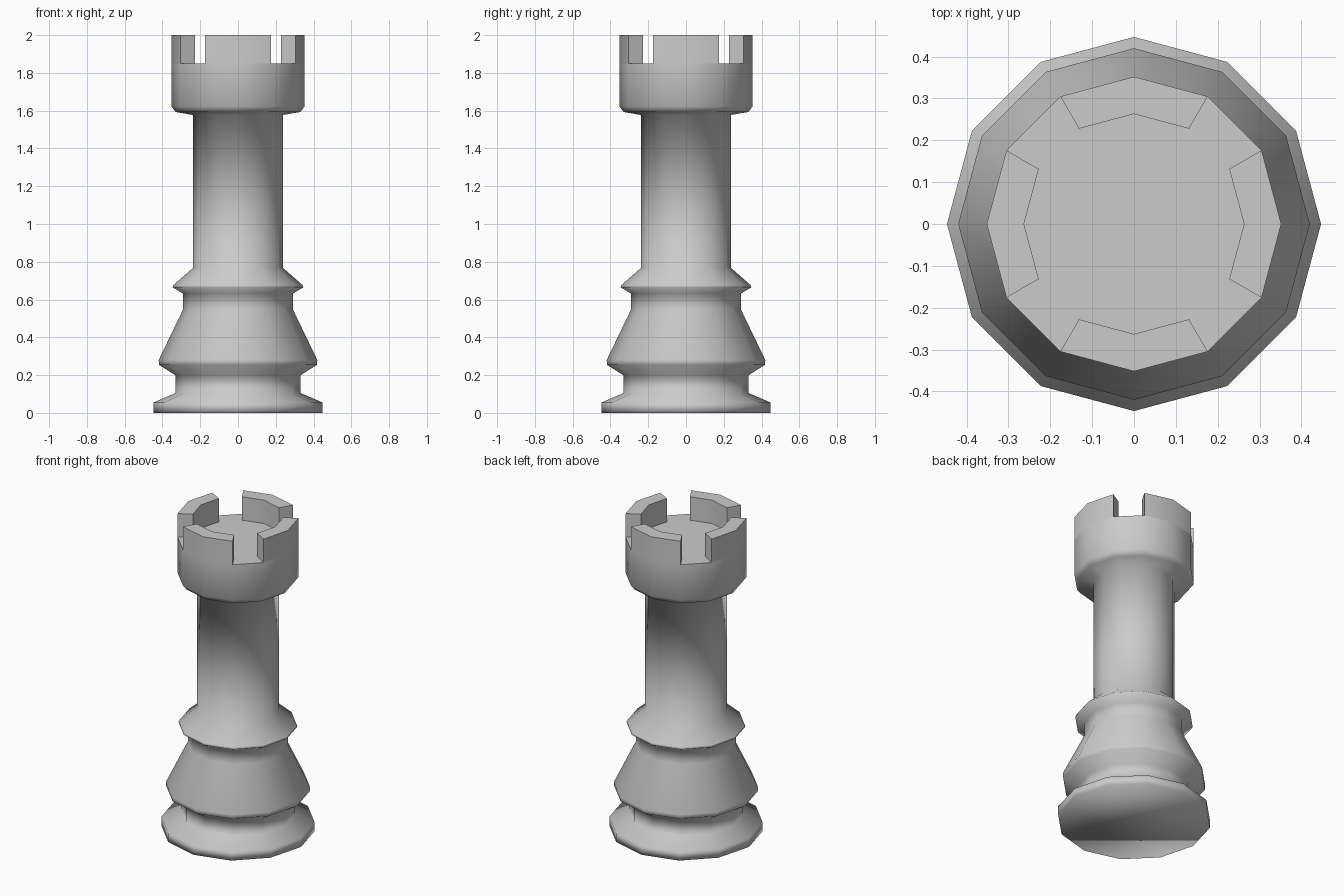
import bpy, bmesh, math

cube = bpy.data.objects.get("Cube")
if cube:
    bpy.data.objects.remove(cube, do_unlink=True)

SIDES = 12
FLOOR_Z, TOP_Z = 1.85, 2.0
OUTER_R, INNER_R = 0.352, 0.263

stone = bpy.data.materials.new("light_grey_stone")
stone.use_nodes = True
grey = (0.6, 0.6, 0.6, 1)
stone.diffuse_color = grey
stone.node_tree.nodes["Principled BSDF"].inputs["Base Color"].default_value = grey


def polar(r, step, z):
    a = math.tau * step / SIDES
    return (r * math.cos(a), r * math.sin(a), z)


def finish(name, bm):
    bmesh.ops.recalc_face_normals(bm, faces=bm.faces)
    mesh = bpy.data.meshes.new(name)
    bm.to_mesh(mesh)
    bm.free()
    mesh.materials.append(stone)
    obj = bpy.data.objects.new(name, mesh)
    bpy.context.collection.objects.link(obj)
    return obj


def revolve(name, profile):
    bm = bmesh.new()
    rings = [[bm.verts.new(polar(r, i, z)) for i in range(SIDES)] for r, z in profile]
    for low, high in zip(rings, rings[1:]):
        for i in range(SIDES):
            j = (i + 1) % SIDES
            bm.faces.new((low[i], low[j], high[j], high[i]))
    bm.faces.new(rings[0])
    bm.faces.new(rings[-1])
    for f in bm.faces:
        f.smooth = True
    # Crisp edge around the upper floor
    for v in rings[-1]:
        for e in v.link_edges:
            if all(w.co.z > FLOOR_Z - 0.01 for w in e.verts):
                e.smooth = False
    return finish(name, bm)


def merlon(name, middle):
    # Curved block spanning two sides of the crown, open where it meets the floor
    bm = bmesh.new()
    steps = [middle - 1, middle, middle + 1]
    outline = [(OUTER_R, s) for s in steps] + [(INNER_R, s) for s in reversed(steps)]
    low = [bm.verts.new(polar(r, s, FLOOR_Z)) for r, s in outline]
    high = [bm.verts.new(polar(r, s, TOP_Z)) for r, s in outline]
    bm.faces.new(high)
    for i in range(len(low)):
        j = (i + 1) % len(low)
        bm.faces.new((low[i], low[j], high[j], high[i]))
    obj = finish(name, bm)
    bpy.ops.object.select_all(action='DESELECT')
    obj.select_set(True)
    bpy.context.view_layer.objects.active = obj
    bpy.ops.object.shade_smooth_by_angle(angle=math.radians(40))


# Turned tower: foot, lower bulge, collar, shaft and crown wall
revolve("tower", [
    (0.447, 0), (0.447, 0.055),
    (0.332, 0.105), (0.332, 0.2),
    (0.418, 0.254), (0.42, 0.28),
    (0.292, 0.545), (0.292, 0.632),
    (0.346, 0.665), (0.342, 0.677),
    (0.238, 0.768), (0.238, 1.577),
    (0.33, 1.593), (OUTER_R, 1.622),
    (OUTER_R, FLOOR_Z),
])

# Battlements
for index, side in enumerate(("left", "back", "right", "front")):
    merlon("merlon_" + side, index * 3)
